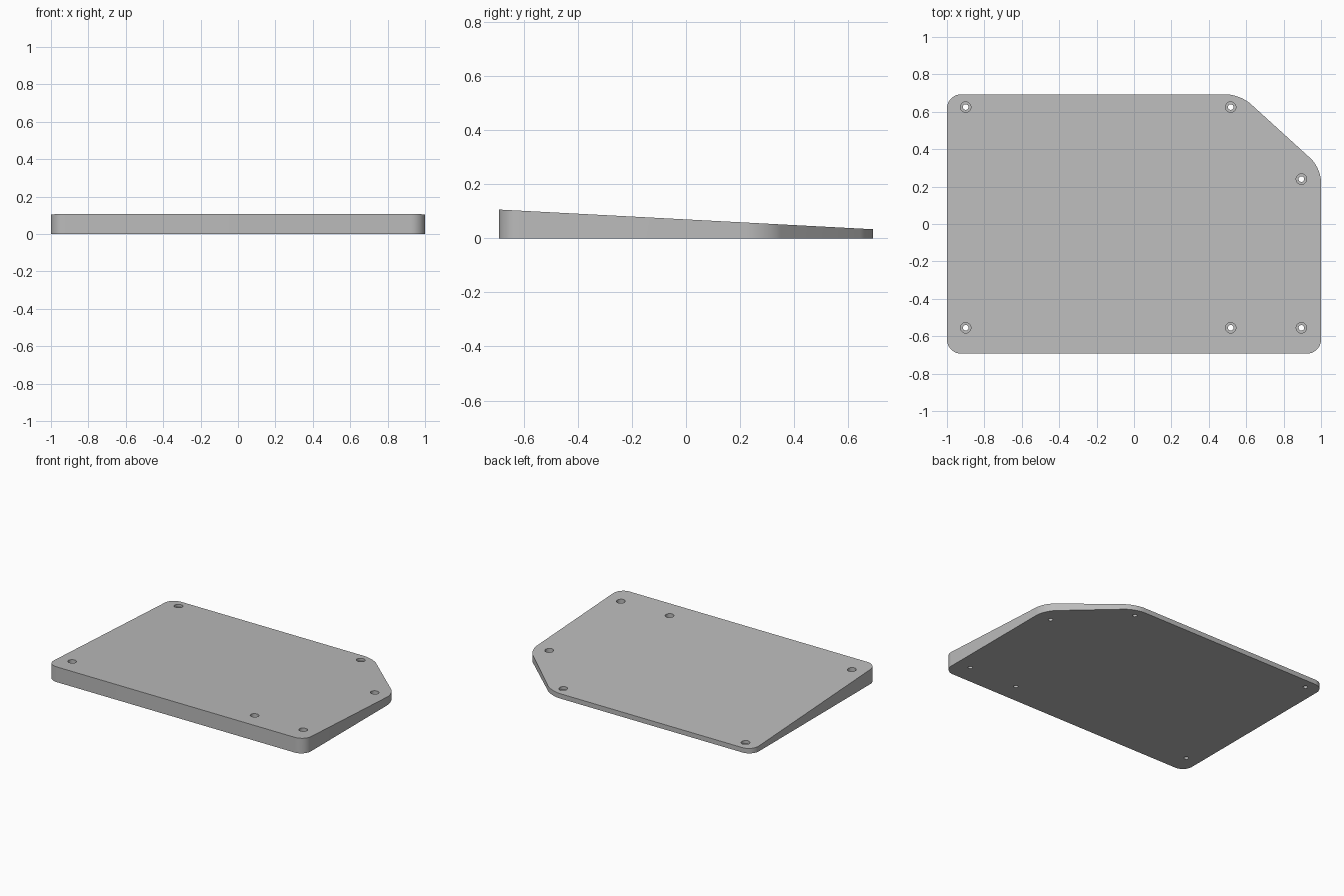
import bpy, bmesh, math

if "Cube" in bpy.data.objects:
    bpy.data.objects.remove(bpy.data.objects["Cube"], do_unlink=True)

HALF_Y = 0.693
FRONT_Z, BACK_Z = 0.107, 0.034
CORNER_R = 0.075
OUTLINE = [(-1, -HALF_Y), (1, -HALF_Y), (1, 0.30), (0.568, HALF_Y), (-1, HALF_Y)]
HOLES = [(-0.9, 0.625), (0.517, 0.625), (0.895, 0.24),
         (-0.9, -0.555), (0.517, -0.555), (0.895, -0.555)]
# Stepped screw hole, as radius and height
HOLE_PROFILE = [(0.015, -0.1), (0.015, 0.018), (0.028, 0.018), (0.028, 0.3)]
SIDES = 32


def add_object(name, bm):
    bmesh.ops.recalc_face_normals(bm, faces=bm.faces)
    mesh = bpy.data.meshes.new(name)
    bm.to_mesh(mesh)
    bm.free()
    obj = bpy.data.objects.new(name, mesh)
    bpy.context.collection.objects.link(obj)
    return obj


def top_height(y):
    return FRONT_Z + (BACK_Z - FRONT_Z) * (y + HALF_Y) / (2 * HALF_Y)


# Plate: extruded outline, rounded corners, then a sloping top
bm = bmesh.new()
base = bm.faces.new([bm.verts.new((x, y, 0)) for x, y in OUTLINE])
extruded = bmesh.ops.extrude_face_region(bm, geom=[base])["geom"]
for v in extruded:
    if isinstance(v, bmesh.types.BMVert):
        v.co.z = 1
uprights = [e for e in bm.edges if abs(e.verts[0].co.z - e.verts[1].co.z) > 0.5]
bmesh.ops.bevel(bm, geom=uprights, offset=CORNER_R, offset_type='OFFSET',
                segments=10, profile=0.5, affect='EDGES')
for v in bm.verts:
    v.co.z = top_height(v.co.y) if v.co.z > 0.5 else 0
plate = add_object("wedge_plate", bm)

# Cutter for all the counterbored screw holes
bm = bmesh.new()
for cx, cy in HOLES:
    rings = []
    for radius, z in HOLE_PROFILE:
        angles = [math.tau * i / SIDES for i in range(SIDES)]
        rings.append([bm.verts.new((cx + radius * math.cos(a), cy + radius * math.sin(a), z))
                      for a in angles])
    for low, high in zip(rings, rings[1:]):
        for i in range(SIDES):
            j = (i + 1) % SIDES
            bm.faces.new((low[i], low[j], high[j], high[i]))
    bm.faces.new(rings[0][::-1])
    bm.faces.new(rings[-1])
cutter = add_object("screw_hole_cutter", bm)

# Cut the holes
cut = plate.modifiers.new("screw_holes", 'BOOLEAN')
cut.operation = 'DIFFERENCE'
cut.solver = 'EXACT'
cut.object = cutter
bpy.ops.object.select_all(action='DESELECT')
bpy.context.view_layer.objects.active = plate
plate.select_set(True)
bpy.ops.object.modifier_apply(modifier=cut.name)
bpy.data.objects.remove(cutter, do_unlink=True)

# Grey finish and smooth rounded walls
GREY = (0.5, 0.5, 0.5, 1)
mat = bpy.data.materials.new("plain_grey")
mat.use_nodes = True
mat.diffuse_color = GREY
mat.node_tree.nodes["Principled BSDF"].inputs["Base Color"].default_value = GREY
plate.data.materials.clear()
plate.data.materials.append(mat)
bpy.ops.object.shade_smooth_by_angle(angle=math.radians(30))
